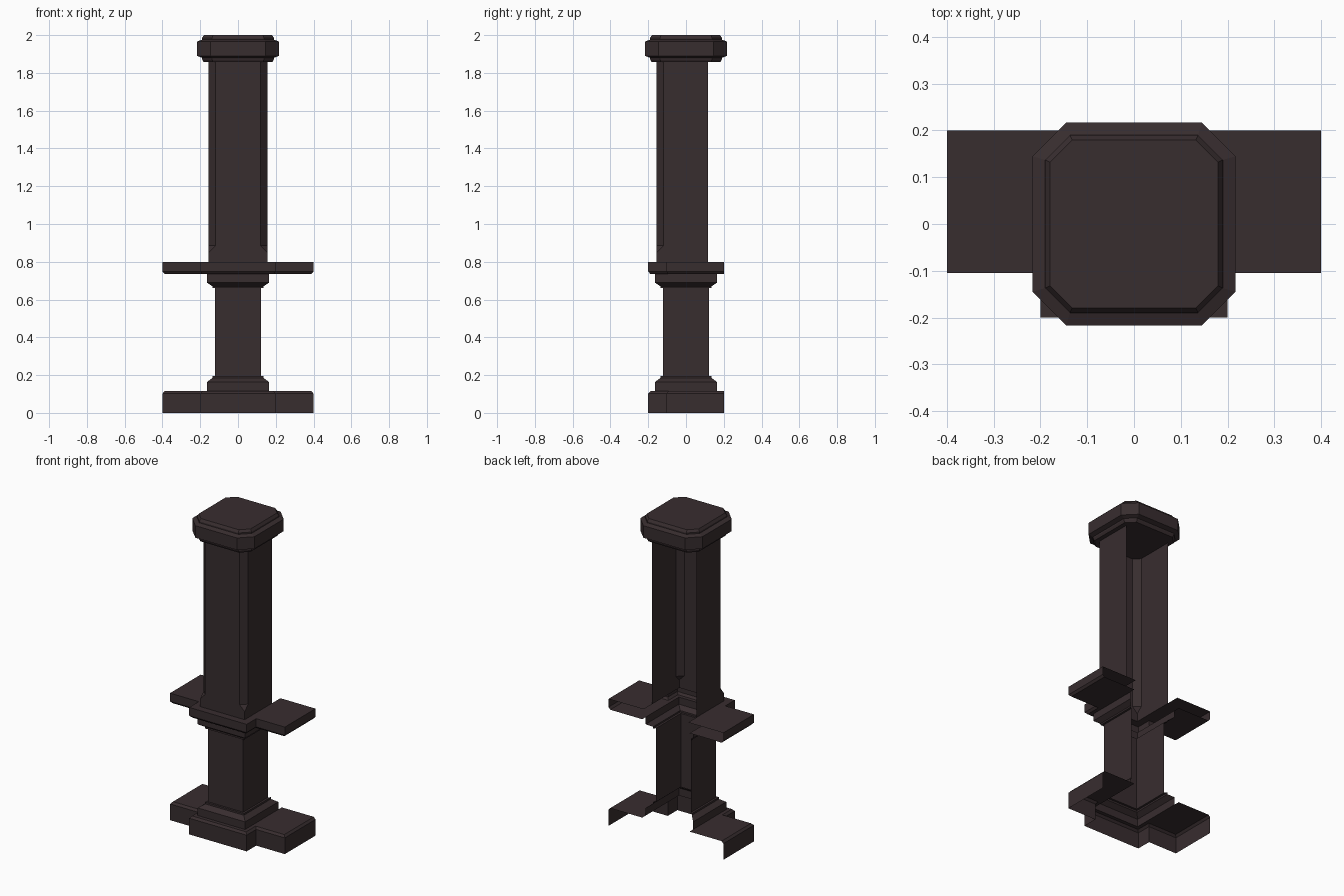
import bpy, bmesh

if "Cube" in bpy.data.objects:
    bpy.data.objects.remove(bpy.data.objects["Cube"])

wood = bpy.data.materials.new("dark_brown")
wood.diffuse_color = (0.039, 0.026, 0.028, 1)
wood.use_nodes = True
wood.node_tree.nodes["Principled BSDF"].inputs["Base Color"].default_value = wood.diffuse_color


def loft(name, rings, closed=False, caps=False):
    """Skin a stack of equal-length rings; open paths leave the back open."""
    bm = bmesh.new()
    rows = [[bm.verts.new(p) for p in r] for r in rings]
    n = len(rows[0])
    for a, b in zip(rows, rows[1:]):
        for i in range(n if closed else n - 1):
            j = (i + 1) % n
            bm.faces.new((a[j], a[i], b[i], b[j]))
    if caps:
        bm.faces.new(rows[0])
        bm.faces.new(rows[-1][::-1])
    bmesh.ops.remove_doubles(bm, verts=bm.verts, dist=1e-5)
    if closed:
        bmesh.ops.recalc_face_normals(bm, faces=bm.faces)
    me = bpy.data.meshes.new(name)
    bm.to_mesh(me)
    bm.free()
    me.materials.append(wood)
    ob = bpy.data.objects.new(name, me)
    bpy.context.collection.objects.link(ob)
    return ob


def mirrored(half, z):
    """Complete a right-hand open path (back to front) with its left half."""
    return [(x, y, z) for x, y in half] + [(-x, y, z) for x, y in reversed(half)]


def square(h, z):
    return mirrored([(h, h), (h, -h)], z)


def tee(d, z):
    return mirrored([(.4 - d, .2), (.4 - d, -.105 + d),
                     (.2 - d, -.105 + d), (.2 - d, -.2 + d)], z)


def inner(h, d, z):
    """Inner edge of a slab, paired point by point with the tee outline."""
    return mirrored([(h, .2), (h, -.105 + d), (h, -.105 + d), (h, -h)], z)


def octagon(h, c, z):
    half = [(c, h), (h, c), (h, -c), (c, -h)]
    return mirrored(half, z)


# base slab and rail slab, both open at the back
B = .012
loft("base_slab", [tee(0, 0), tee(0, .102), tee(B, .115), inner(.165, B, .115)])
loft("rail_slab", [inner(.165, B, .735), tee(B, .735), tee(0, .748),
                   tee(0, .8), inner(.155, 0, .8)])

# lower shaft with stepped mouldings at both ends
profile = [(.165, .115), (.165, .163), (.135, .185), (.135, .196), (.122, .196),
           (.122, .66), (.135, .66), (.135, .67), (.165, .69), (.165, .735)]
loft("lower_shaft", [square(h, z) for h, z in profile])


# upper shaft, square at the foot with stopped chamfers on the front corners
def shaft(c, z):
    return mirrored([(.155, .117), (.155, -c), (c, -.155)], z)


loft("upper_shaft", [shaft(.155, .8), shaft(.155, .85), shaft(.12, .885), shaft(.12, 1.857)])

# eight-sided cap
cap = [(.182, .133, 1.857), (.19, .138, 1.872), (.19, .138, 1.88), (.217, .145, 1.89),
       (.217, .145, 1.966), (.19, .137, 1.976), (.19, .137, 1.985), (.18, .132, 2.0)]
loft("cap", [octagon(*p) for p in cap], closed=True, caps=True)
